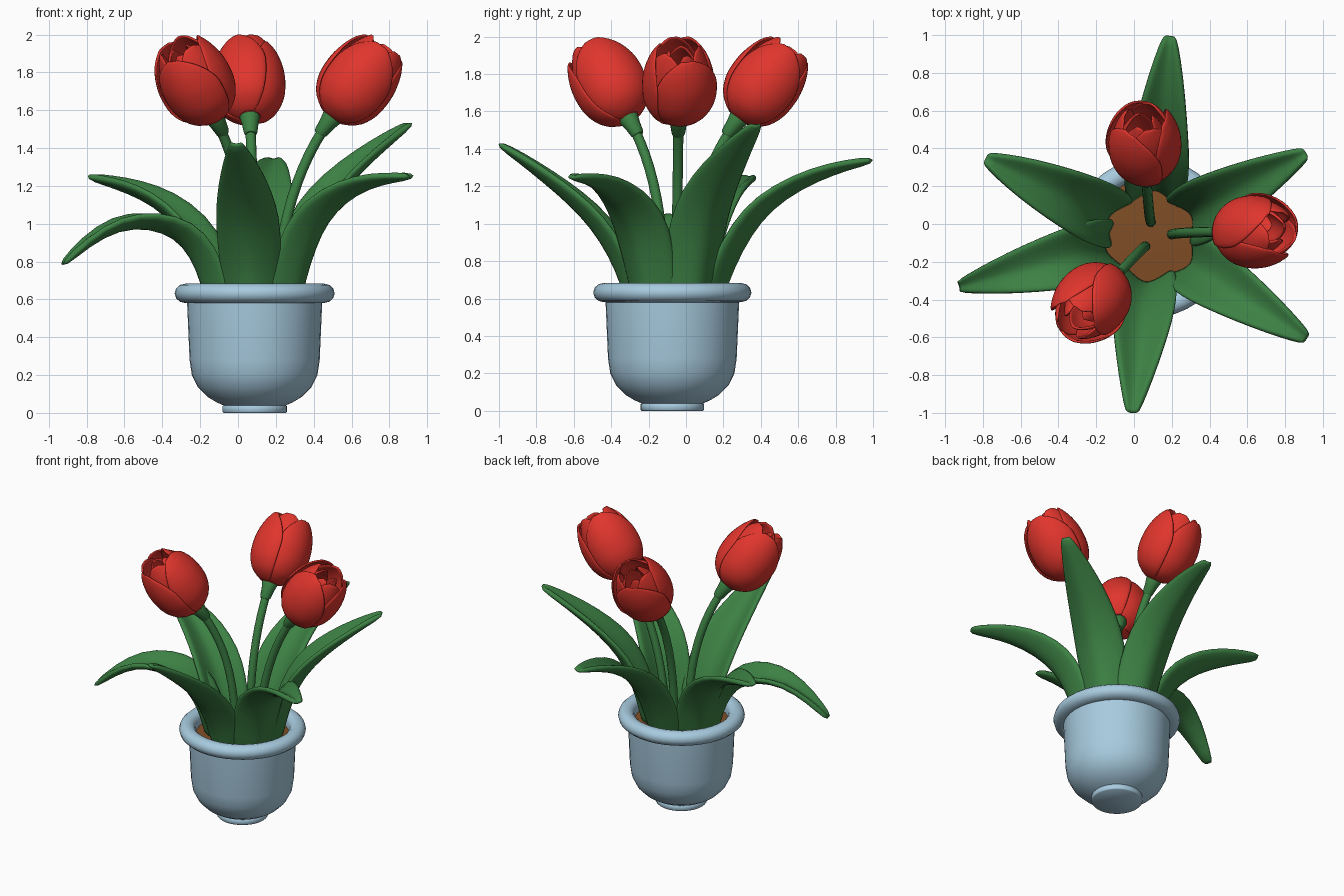
import bpy, bmesh, math
from mathutils import Vector

if "Cube" in bpy.data.objects:
    bpy.data.objects.remove(bpy.data.objects["Cube"])

CX, CY = 0.088, -0.073          # pot axis


def material(name, rgb):
    m = bpy.data.materials.new(name)
    m.diffuse_color = (*rgb, 1)
    m.use_nodes = True
    m.node_tree.nodes["Principled BSDF"].inputs["Base Color"].default_value = m.diffuse_color
    return m


BLUE = material("pale blue", (0.39, 0.60, 0.74))
GREEN = material("leaf green", (0.046, 0.22, 0.058))
RED = material("petal red", (0.75, 0.036, 0.026))
BROWN = material("soil brown", (0.215, 0.076, 0.019))


def add_object(name, verts, faces, mat, angle=50):
    me = bpy.data.meshes.new(name)
    me.from_pydata([tuple(v) for v in verts], [], faces)
    bm = bmesh.new()
    bm.from_mesh(me)
    bmesh.ops.recalc_face_normals(bm, faces=bm.faces)
    bm.to_mesh(me)
    bm.free()
    me.materials.append(mat)
    ob = bpy.data.objects.new(name, me)
    bpy.context.collection.objects.link(ob)
    bpy.ops.object.select_all(action='DESELECT')
    ob.select_set(True)
    bpy.context.view_layer.objects.active = ob
    bpy.ops.object.shade_smooth_by_angle(angle=math.radians(angle))
    return ob


def rings_to_faces(rows, n, closed):
    return [(i * n + j, i * n + (j + 1) % n, (i + 1) * n + (j + 1) % n, (i + 1) * n + j)
            for i in range(rows - 1) for j in range(n if closed else n - 1)]


def tube(name, centres, axes, radii, mat, n=32, angle=50):
    """Rings of given radius along a path, capped at both ends."""
    verts = []
    for c, a, r in zip(centres, axes, radii):
        q = Vector((0, 0, 1)).rotation_difference(Vector(a))
        for k in range(n):
            t = 2 * math.pi * k / n
            verts.append(Vector(c) + q @ Vector((r * math.cos(t), r * math.sin(t), 0)))
    faces = rings_to_faces(len(radii), n, True)
    last = len(verts) - n
    faces += [tuple(range(n)), tuple(range(last, last + n))]
    return add_object(name, verts, faces, mat, angle)


def lathe(name, profile, mat, n=40):
    return tube(name, [(CX, CY, z) for r, z in profile], [(0, 0, 1)] * len(profile),
                [r for r, z in profile], mat, n)


def sample(points, x):
    """Linear lookup in (x, y) pairs."""
    for (x0, y0), (x1, y1) in zip(points, points[1:]):
        if x <= x1:
            return y0 + (y1 - y0) * (x - x0) / (x1 - x0)
    return points[-1][1]


def thicken(ob, thickness):
    s = ob.modifiers.new("thickness", 'SOLIDIFY')
    s.thickness, s.offset = thickness, 0
    d = ob.modifiers.new("smooth", 'SUBSURF')
    d.levels = d.render_levels = 1


# pot: foot, rounded bowl, rolled rim and hollow top
rim = [(0.368 + 0.055 * math.cos(math.radians(a)), 0.632 + 0.051 * math.sin(math.radians(a)))
       for a in range(-90, 181, 30)]
lathe("pot", [(0.165, 0), (0.17, 0.005), (0.17, 0.035), (0.165, 0.04), (0.20, 0.055),
              (0.25, 0.085), (0.30, 0.135), (0.332, 0.20), (0.344, 0.28), (0.357, 0.58)]
      + rim + [(0.313, 0.56)], BLUE)
lathe("soil", [(0.32, 0.57), (0.32, 0.595), (0.16, 0.605), (0.02, 0.61)], BROWN)

# leaves: tip position in plan, then midrib as (distance from pot axis, height)
LEAVES = {
    "back": ((0.19, 1.0), [(.265, .57), (.29, .68), (.37, .86), (.47, 1.02), (.60, 1.14),
                           (.78, 1.24), (.96, 1.305), (1.08, 1.335)]),
    "left_back": ((-0.79, 0.35), [(.26, .57), (.28, .68), (.34, .84), (.43, .98), (.58, 1.10),
                                  (.74, 1.17), (.88, 1.215), (.975, 1.245)]),
    "left_front": ((-0.92, -0.33), [(.26, .57), (.28, .68), (.34, .83), (.43, .93), (.57, .985),
                                    (.74, .98), (.91, .89), (1.05, .775)]),
    "front": ((-0.01, -1.0), [(.25, .57), (.27, .68), (.335, .83), (.43, .98), (.55, 1.11),
                              (.69, 1.23), (.83, 1.345), (.94, 1.425)]),
    "right_front": ((0.92, -0.61), [(.265, .57), (.285, .68), (.345, .86), (.42, 1.0), (.55, 1.12),
                                    (.71, 1.195), (.87, 1.23), (.99, 1.245)]),
    "right_back": ((0.92, 0.38), [(.26, .57), (.28, .68), (.335, .88), (.42, 1.06), (.55, 1.21),
                                  (.70, 1.34), (.84, 1.45), (.945, 1.53)]),
}
HALF_WIDTH = [(0, .14), (.15, .155), (.35, .178), (.5, .165), (.72, .11), (.88, .062), (1, .03)]
CUP = [(0, .10), (.2, .10), (.4, .10), (.7, .06), (1, .008)]

for name, (tip, rib) in LEAVES.items():
    out = Vector((tip[0] - CX, tip[1] - CY, 0)).normalized()
    side = Vector((-out.y, out.x, 0))
    n, verts = 7, []
    for i, (r, z) in enumerate(rib):
        t = i / (len(rib) - 1)
        a, b = rib[max(i - 1, 0)], rib[min(i + 1, len(rib) - 1)]
        tangent = (out * (b[0] - a[0]) + Vector((0, 0, b[1] - a[1]))).normalized()
        normal = side.cross(tangent)
        if normal.dot(Vector((-out.x, -out.y, 1))) < 0:
            normal.negate()
        for k in range(n):
            s = 2 * k / (n - 1) - 1
            verts.append(Vector((CX, CY, z)) + out * r + side * s * sample(HALF_WIDTH, t)
                         + normal * (sample(CUP, t) * abs(s) ** 1.5 + 0.003))
    thicken(add_object("leaf_" + name, verts, rings_to_faces(len(rib), n, False), GREEN, 180), 0.036)

# petal radius and half angle along the flower axis
RADIUS = [(0, .05), (.05, .115), (.15, .155), (.3, .187), (.45, .197), (.6, .195),
          (.75, .180), (.88, .155), (1, .12)]
SPAN = [(0, 66), (.6, 66), (.75, 60), (.87, 48), (.95, 32), (1, 14)]


def petal(name, base, q, turn, scale, length, close=0.0):
    rows, n, verts = 12, 9, []
    for i in range(rows):
        t = 1 - (1 - i / (rows - 1)) ** 1.2
        for k in range(n):
            s = 2 * k / (n - 1) - 1
            a = turn + math.radians(sample(SPAN, t)) * s
            # one edge tucks under, and inner petals close over at the top
            r = sample(RADIUS, t) * scale * (1 + 0.05 * s) * (1 - close * t ** 3)
            verts.append(base + q @ Vector((r * math.cos(a), r * math.sin(a), length * t)))
    thicken(add_object(name, verts, rings_to_faces(rows, n, False), RED, 180), 0.014)


# tulips: stem foot, flower base, flower axis
TULIPS = {
    "back": ((.09, .01, .58), (.063, .28, 1.56), (-.04, .60, .80)),
    "right": ((.20, -.055, .58), (.495, -.04, 1.56), (.60, .01, .80)),
    "front_left": ((.06, -.12, .58), (-.122, -.305, 1.56), (-.42, -.45, .79)),
}
for idx, (name, (foot, base, axis)) in enumerate(TULIPS.items()):
    foot, base, axis = Vector(foot), Vector(base), Vector(axis).normalized()
    bend = base - axis * 0.45
    ts = [i / 12 for i in range(13)]
    path = [foot * (1 - t) ** 2 + bend * 2 * t * (1 - t) + base * t * t for t in ts]
    dirs = [(bend - foot) * (1 - t) + (base - bend) * t for t in ts]
    tube("stem_" + name, path, dirs, [0.027] * 13, GREEN, 12)
    # flared cup under the flower
    cup = [(-.11, .028), (-.095, .036), (-.04, .044), (.0, .054), (.02, .052)]
    tube("cup_" + name, [base + axis * h for h, r in cup], [axis] * len(cup),
         [r for h, r in cup], GREEN, 16)
    # two whorls of three petals around a closed bud of three more
    q = Vector((0, 0, 1)).rotation_difference(axis)
    heading = math.atan2(axis.y, axis.x)
    for k in range(3):
        turn = heading + 0.35 + k * 2 * math.pi / 3
        petal(f"outer_petal_{name}_{k}", base, q, turn, 0.98, 0.465)
        petal(f"inner_petal_{name}_{k}", base + axis * 0.01, q, turn + math.pi / 3, 0.87, 0.47, 0.1)
        petal(f"bud_petal_{name}_{k}", base + axis * 0.02, q, turn + 0.3, 0.70, 0.43, 0.4)
